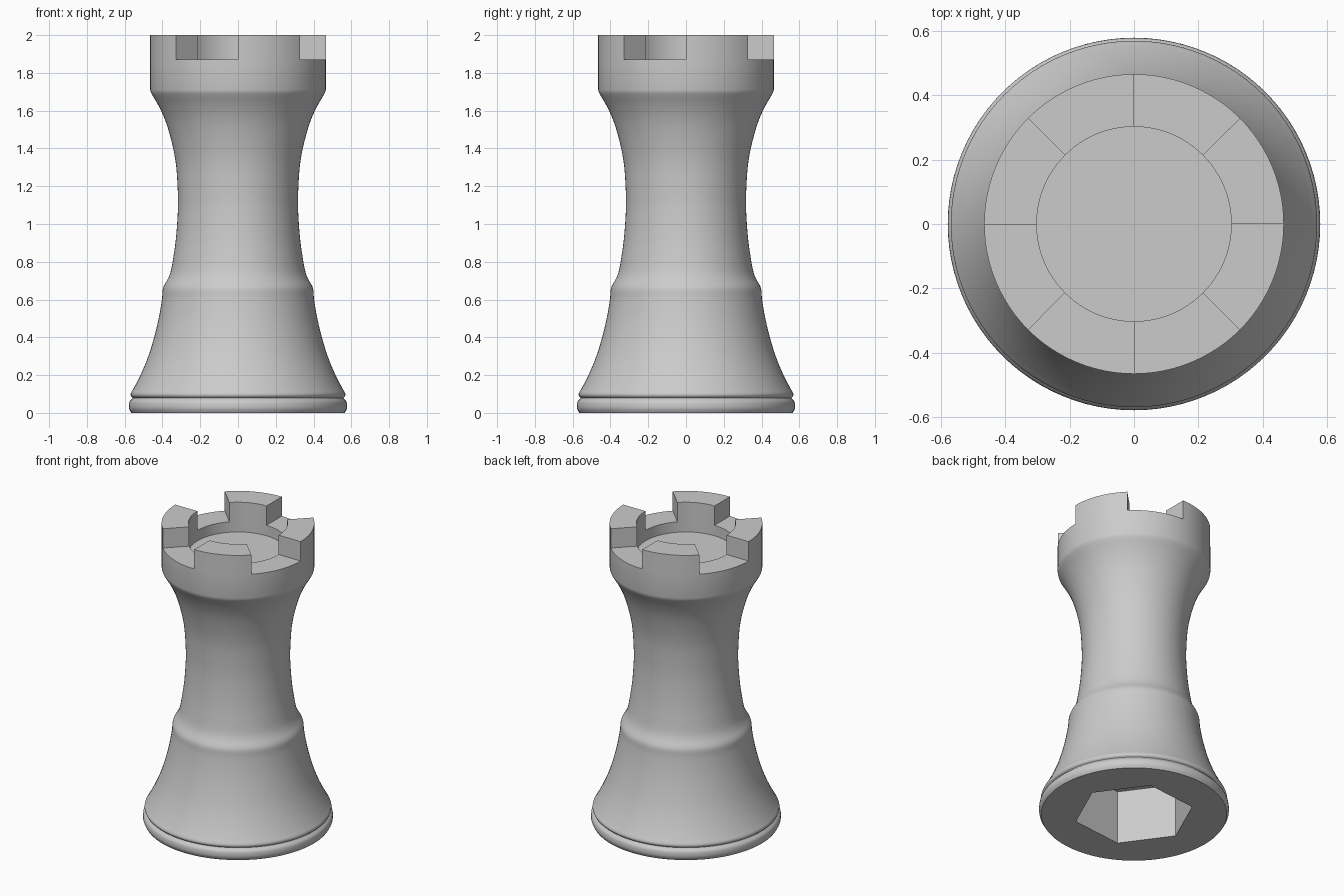
import bpy
import bmesh
from math import sin, cos, pi, radians
from mathutils import Vector

default = bpy.data.objects.get("Cube")
if default:
    bpy.data.objects.remove(default, do_unlink=True)

SEGMENTS = 96
RIM, WELL = 0.465, 0.302            # outer and inner radius of the battlement
LEDGE, TOP, FLOOR = 1.87, 2.0, 1.80

grey = bpy.data.materials.new("plain grey")
grey.use_nodes = True
GREY = (0.6, 0.6, 0.6, 1)
grey.diffuse_color = GREY
grey.node_tree.nodes["Principled BSDF"].inputs["Base Color"].default_value = GREY


def finish(name, bm):
    """Turn a bmesh into a named, coloured object."""
    bmesh.ops.recalc_face_normals(bm, faces=bm.faces)
    mesh = bpy.data.meshes.new(name)
    bm.to_mesh(mesh)
    bm.free()
    mesh.materials.append(grey)
    obj = bpy.data.objects.new(name, mesh)
    bpy.context.collection.objects.link(obj)
    return obj


def activate(obj):
    bpy.ops.object.select_all(action='DESELECT')
    obj.select_set(True)
    bpy.context.view_layer.objects.active = obj


def smooth(obj):
    activate(obj)
    bpy.ops.object.shade_smooth_by_angle(angle=radians(35))


def spline(points, steps=4):
    """Smooth curve through (radius, height) points."""
    p = [Vector(q) for q in points]
    p = [2 * p[0] - p[1]] + p + [2 * p[-1] - p[-2]]
    out = []
    for a, b, c, d in zip(p, p[1:], p[2:], p[3:]):
        for i in range(steps):
            t = i / steps
            out.append(0.5 * (2 * b + (c - a) * t + (2 * a - 5 * b + 4 * c - d) * t**2
                              + (3 * b - a - 3 * c + d) * t**3))
    return out + [p[-2]]


def lathe(name, profile):
    """Revolve a profile and close both ends with a flat disc."""
    bm = bmesh.new()
    rings = [[bm.verts.new((r * cos(2 * pi * i / SEGMENTS), r * sin(2 * pi * i / SEGMENTS), z))
              for i in range(SEGMENTS)] for r, z in profile]
    for low, high in zip(rings, rings[1:]):
        for i in range(SEGMENTS):
            j = (i + 1) % SEGMENTS
            bm.faces.new((low[i], low[j], high[j], high[i]))
    bm.faces.new(rings[0])
    bm.faces.new(rings[-1])
    return finish(name, bm)


def prism(name, outline, z0, z1):
    """Extrude a flat outline between two heights."""
    bm = bmesh.new()
    low = [bm.verts.new((x, y, z0)) for x, y in outline]
    high = [bm.verts.new((x, y, z1)) for x, y in outline]
    bm.faces.new(low)
    bm.faces.new(high)
    for i in range(len(outline)):
        j = (i + 1) % len(outline)
        bm.faces.new((low[i], low[j], high[j], high[i]))
    return finish(name, bm)


def arc(radius, start, end, steps):
    return [(radius * cos(radians(start + (end - start) * i / steps)),
             radius * sin(radians(start + (end - start) * i / steps))) for i in range(steps + 1)]


# Tower: foot ring, flared skirt, waisted shaft and head with a sunken floor
foot = spline([(0.565, 0), (0.576, 0.02), (0.578, 0.04), (0.574, 0.06), (0.56, 0.075)], 3)
skirt = spline([(0.558, 0.08), (0.567, 0.09), (0.567, 0.105), (0.55, 0.135), (0.512, 0.21),
                (0.475, 0.3), (0.444, 0.4), (0.42, 0.5), (0.403, 0.6), (0.399, 0.65),
                (0.391, 0.675), (0.371, 0.71), (0.356, 0.75), (0.343, 0.82), (0.328, 0.93),
                (0.318, 1.08), (0.32, 1.2), (0.329, 1.32), (0.35, 1.43), (0.382, 1.54),
                (0.42, 1.625), (0.458, 1.69), (RIM, 1.712)])
head = [(RIM, LEDGE), (WELL, LEDGE), (WELL, FLOOR)]
tower = lathe("tower", foot + skirt + head)

# Six-sided socket in the underside
socket = prism("socket_cutter", arc(0.365, 6, 306, 5), -0.1, 0.36)
socket.hide_render = True
cut = tower.modifiers.new("socket", 'BOOLEAN')
cut.operation = 'DIFFERENCE'
cut.solver = 'EXACT'
cut.object = socket
activate(tower)
bpy.ops.object.modifier_apply(modifier=cut.name)
bpy.data.objects.remove(socket, do_unlink=True)
smooth(tower)

# Four battlement blocks, each an eighth of the ring
for k in range(4):
    a = 90 * k
    outline = arc(RIM, a, a + 45, SEGMENTS // 8) + arc(WELL, a + 45, a, SEGMENTS // 8)
    smooth(prism(f"battlement_{k + 1}", outline, LEDGE, TOP))
